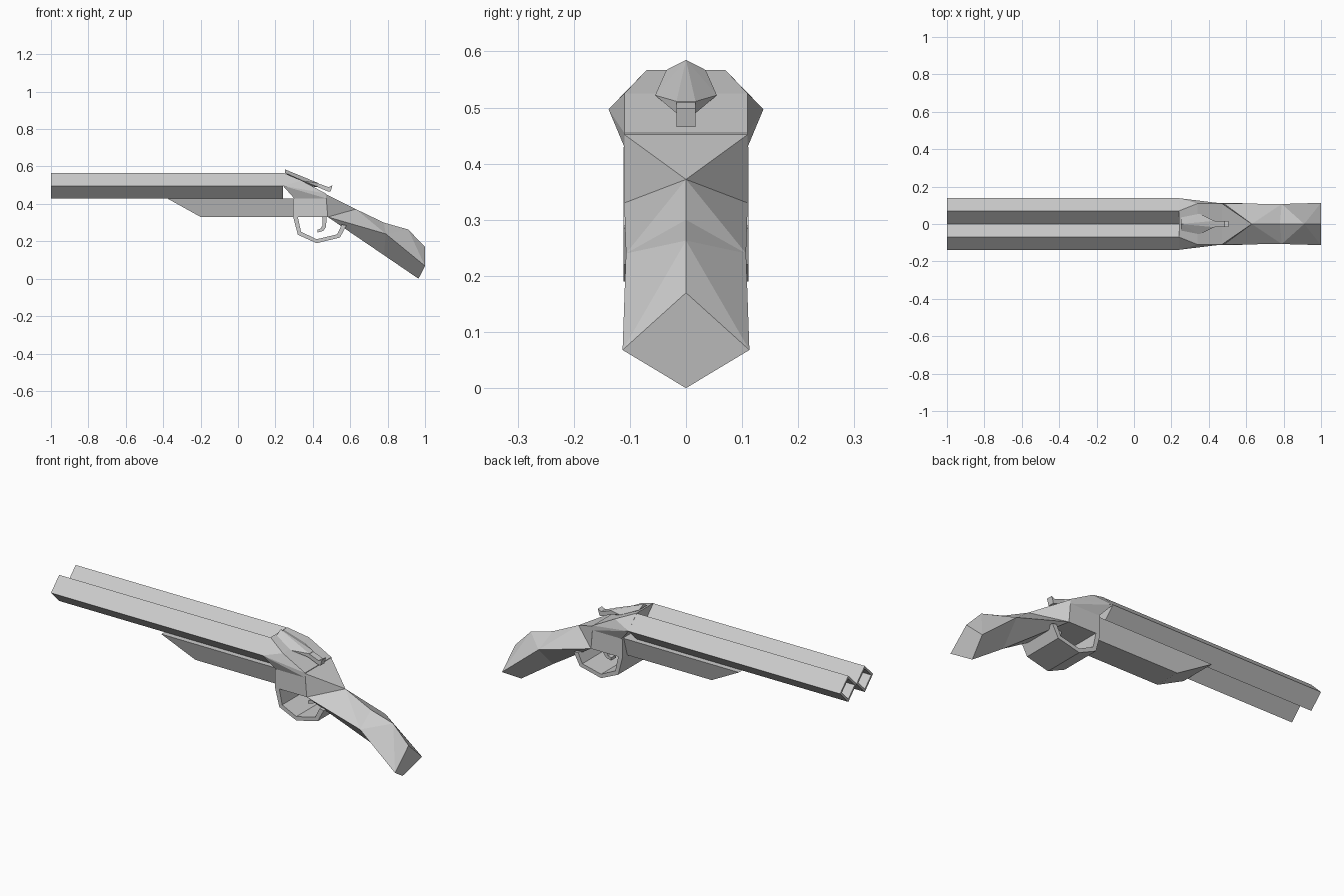
import bpy, bmesh

if "Cube" in bpy.data.objects:
    bpy.data.objects.remove(bpy.data.objects["Cube"])

steel = bpy.data.materials.new("plain_grey")
steel.diffuse_color = (0.6, 0.6, 0.6, 1)
steel.use_nodes = True
steel.node_tree.nodes["Principled BSDF"].inputs["Base Color"].default_value = steel.diffuse_color


def finish(name, bm):
    bmesh.ops.recalc_face_normals(bm, faces=bm.faces)
    me = bpy.data.meshes.new(name)
    bm.to_mesh(me)
    bm.free()
    me.materials.append(steel)
    ob = bpy.data.objects.new(name, me)
    bpy.context.collection.objects.link(ob)
    return ob


def both(points):
    """Mirror points across y = 0."""
    out = []
    for x, y, z in points:
        out += [(x, y, z)] if y == 0 else [(x, y, z), (x, -y, z)]
    return out


def hull(name, half):
    """Convex part from half of its corner points."""
    bm = bmesh.new()
    vs = [bm.verts.new(p) for p in both(half)]
    res = bmesh.ops.convex_hull(bm, input=vs)
    bmesh.ops.delete(bm, geom=[v for v in res["geom_interior"]
                               if isinstance(v, bmesh.types.BMVert)], context='VERTS')
    bmesh.ops.dissolve_limit(bm, angle_limit=0.02, verts=bm.verts, edges=bm.edges)
    return finish(name, bm)


def strip(name, outer, inner, w):
    """Bent bar: matching outer and inner side lines, half width w."""
    bm = bmesh.new()
    rings = [[bm.verts.new((x, y, z)) for (x, z), y in ((o, -w), (o, w), (i, w), (i, -w))]
             for o, i in zip(outer, inner)]
    for a, b in zip(rings, rings[1:]):
        for k in range(4):
            bm.faces.new((a[k], a[(k + 1) % 4], b[(k + 1) % 4], b[k]))
    bm.faces.new(rings[0])
    bm.faces.new(rings[-1])
    return finish(name, bm)


# Two diamond-section barrels with open bores
def barrel(name, cy):
    bm = bmesh.new()
    rings = []
    for x, r in ((0.24, 0.069), (-1, 0.069), (-1, 0.054), (0.2, 0.054)):
        rings.append([bm.verts.new((x, cy + a * r, 0.497 + b * r))
                      for a, b in ((1, 0), (0, 1), (-1, 0), (0, -1))])
    for a, b in zip(rings, rings[1:]):
        for k in range(4):
            bm.faces.new((a[k], a[(k + 1) % 4], b[(k + 1) % 4], b[k]))
    bm.faces.new(rings[0])
    bm.faces.new(rings[-1])
    finish(name, bm)


barrel("barrel_front", -0.069)
barrel("barrel_back", 0.069)

# Tapered grip under the barrels
hull("forend", [(-0.38, 0.10, 0.43), (0.31, 0.10, 0.43),
                (-0.20, 0.07, 0.33), (0.31, 0.07, 0.33)])

# Receiver: flared front housing and straight lower block
hull("receiver_top", [(0.24, 0.138, 0.497), (0.24, 0.07, 0.567), (0.34, 0.11, 0.525),
                      (0.34, 0.11, 0.47), (0.30, 0.11, 0.43),
                      (0.47, 0.11, 0.455), (0.47, 0.11, 0.43)])
hull("receiver_block", [(0.30, 0.11, 0.44), (0.32, 0.11, 0.33),
                        (0.48, 0.11, 0.33), (0.47, 0.11, 0.45)])

# Shoulder stock: square neck turning into a diamond section
bm = bmesh.new()
V = lambda *p: bm.verts.new(p)
ridge, mid, heel, butt = V(0.63, 0, 0.372), V(0.78, 0, 0.30), V(0.91, 0, 0.263), V(1, 0, 0.17)
belly, toe = V(0.78, 0, 0.126), V(0.965, 0, 0)
tops, lows, sides, tips = ([V(x, s * y, z) for s in (-1, 1)] for x, y, z in (
    (0.47, 0.11, 0.452), (0.48, 0.11, 0.33), (0.79, 0.107, 0.24), (1, 0.113, 0.068)))
for k in (0, 1):
    t, l, s, e = tops[k], lows[k], sides[k], tips[k]
    for f in ((t, ridge, l), (ridge, s, l), (ridge, mid, s), (mid, heel, s),
              (heel, e, s), (heel, butt, e), (l, s, belly), (s, e, toe, belly)):
        bm.faces.new(f)
bm.faces.new((tops[0], tops[1], ridge))
bm.faces.new((lows[0], lows[1], belly))
bm.faces.new((tops[0], tops[1], lows[1], lows[0]))
bm.faces.new((butt, tips[0], toe, tips[1]))
finish("stock", bm)

# Opening lever: spear-shaped base and thumb tail
hull("lever_base", [(0.25, 0, 0.585), (0.25, 0.035, 0.567), (0.35, 0.055, 0.522),
                    (0.43, 0.017, 0.511), (0.43, 0.017, 0.49), (0.36, 0, 0.495)])
strip("lever_tail", [(0.42, 0.513), (0.485, 0.489), (0.505, 0.499)],
      [(0.42, 0.492), (0.48, 0.467), (0.495, 0.465)], 0.017)

# Wide trigger guard and trigger
strip("trigger_guard",
      [(0.295, 0.43), (0.295, 0.33), (0.32, 0.235), (0.42, 0.19), (0.545, 0.22), (0.58, 0.285)],
      [(0.32, 0.43), (0.32, 0.33), (0.337, 0.251), (0.42, 0.211), (0.53, 0.237), (0.555, 0.29)],
      0.111)
strip("trigger", [(0.475, 0.34), (0.47, 0.275), (0.455, 0.255), (0.425, 0.247)],
      [(0.45, 0.34), (0.452, 0.285), (0.442, 0.268), (0.425, 0.262)], 0.02)
